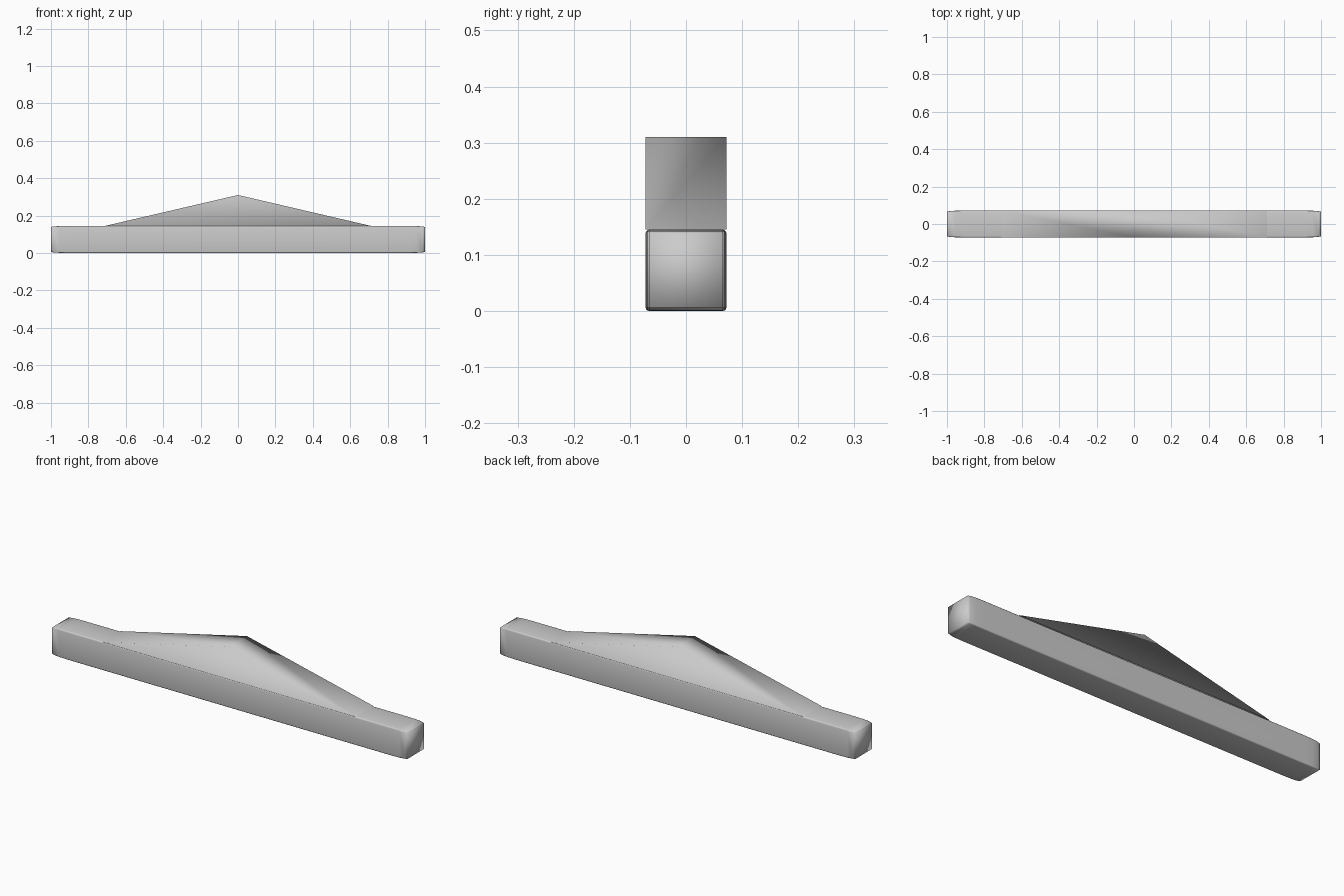
import bpy
import bmesh

if "Cube" in bpy.data.objects:
    bpy.data.objects.remove(bpy.data.objects["Cube"])

LENGTH, DEPTH, BEAM_H = 2.0, 0.144, 0.145
HALF_SPAN, APEX_Z = 0.71, 0.31


def make_object(name, bm):
    bmesh.ops.recalc_face_normals(bm, faces=bm.faces)
    for f in bm.faces:
        f.smooth = True
    mesh = bpy.data.meshes.new(name)
    bm.to_mesh(mesh)
    bm.free()
    obj = bpy.data.objects.new(name, mesh)
    bpy.context.collection.objects.link(obj)
    return obj


# Beam: rounded cube stretched lengthwise, so its end bevels become long tapers
bm = bmesh.new()
bmesh.ops.create_cube(bm, size=1.0)
bmesh.ops.bevel(bm, geom=bm.edges[:], offset=0.045, segments=3,
                profile=0.5, affect='EDGES')
bmesh.ops.scale(bm, vec=(LENGTH, DEPTH, BEAM_H), verts=bm.verts)
bmesh.ops.translate(bm, vec=(0, 0, BEAM_H / 2), verts=bm.verts)
make_object("lintel_beam", bm)

# Pediment: softly shaded triangular prism, open where it sits on the beam
bm = bmesh.new()
profile = [(-HALF_SPAN, BEAM_H), (HALF_SPAN, BEAM_H), (0, APEX_Z)]
front, back = [[bm.verts.new((x, y, z)) for x, z in profile]
               for y in (-DEPTH / 2, DEPTH / 2)]
bm.faces.new(front)
bm.faces.new(back[::-1])
for a, b in ((1, 2), (2, 0)):
    bm.faces.new((front[a], back[a], back[b], front[b]))
make_object("pediment", bm)
